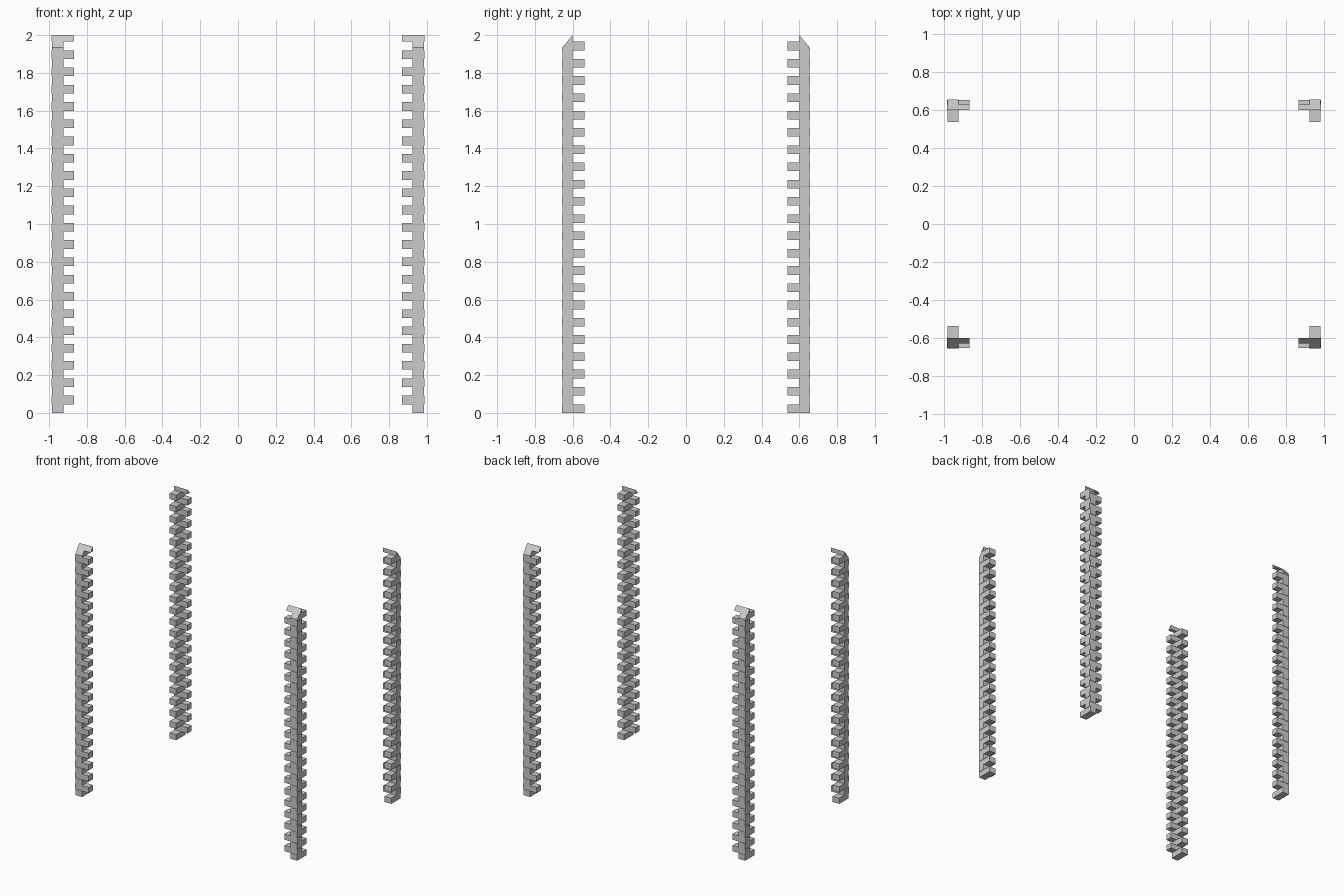
import bpy, bmesh
from mathutils import Vector

if "Cube" in bpy.data.objects:
    bpy.data.objects.remove(bpy.data.objects["Cube"])

H = 0.0457          # course height
COURSES = 44
# Plan rectangles (x0, x1, y0, y1) of the two alternating stones, +x +y corner
LONG_Y = (0.925, 0.984, 0.537, 0.656)
LONG_X = (0.868, 0.987, 0.600, 0.653)
# Roof slope that trims the top courses
SLOPE_CO = Vector((0, 0.60, 2.0))
SLOPE_NO = Vector((0, 0.065, 0.055)).normalized()


def add_stone(bm, rect, z0, z1):
    """One box stone, trimmed and capped along the roof slope."""
    x0, x1, y0, y1 = rect
    part = bmesh.new()
    bmesh.ops.create_cube(part, size=1)
    for v in part.verts:
        v.co = Vector((x1 if v.co.x > 0 else x0,
                       y1 if v.co.y > 0 else y0,
                       z1 if v.co.z > 0 else z0))
    bmesh.ops.bisect_plane(part, geom=part.verts[:] + part.edges[:] + part.faces[:],
                           dist=1e-6, plane_co=SLOPE_CO, plane_no=SLOPE_NO,
                           clear_outer=True)
    open_edges = [e for e in part.edges if e.is_boundary]
    if open_edges:
        bmesh.ops.holes_fill(part, edges=open_edges, sides=0)
    bmesh.ops.recalc_face_normals(part, faces=part.faces[:])
    tmp = bpy.data.meshes.new("stone_tmp")
    part.to_mesh(tmp)
    part.free()
    bm.from_mesh(tmp)
    bpy.data.meshes.remove(tmp)


def corner(name, sx, sy):
    """A full quoin column, mirrored to its corner."""
    bm = bmesh.new()
    for i in range(COURSES):
        add_stone(bm, LONG_X if i % 2 else LONG_Y, i * H, (i + 1) * H)
    for v in bm.verts:
        v.co.x *= sx
        v.co.y *= sy
    if sx * sy < 0:
        bmesh.ops.reverse_faces(bm, faces=bm.faces[:])
    me = bpy.data.meshes.new(name)
    bm.to_mesh(me)
    bm.free()
    bpy.context.collection.objects.link(bpy.data.objects.new(name, me))


# Four corner columns
for sx, side in ((1, "right"), (-1, "left")):
    for sy, end in ((1, "back"), (-1, "front")):
        corner(f"corner_stones_{end}_{side}", sx, sy)
